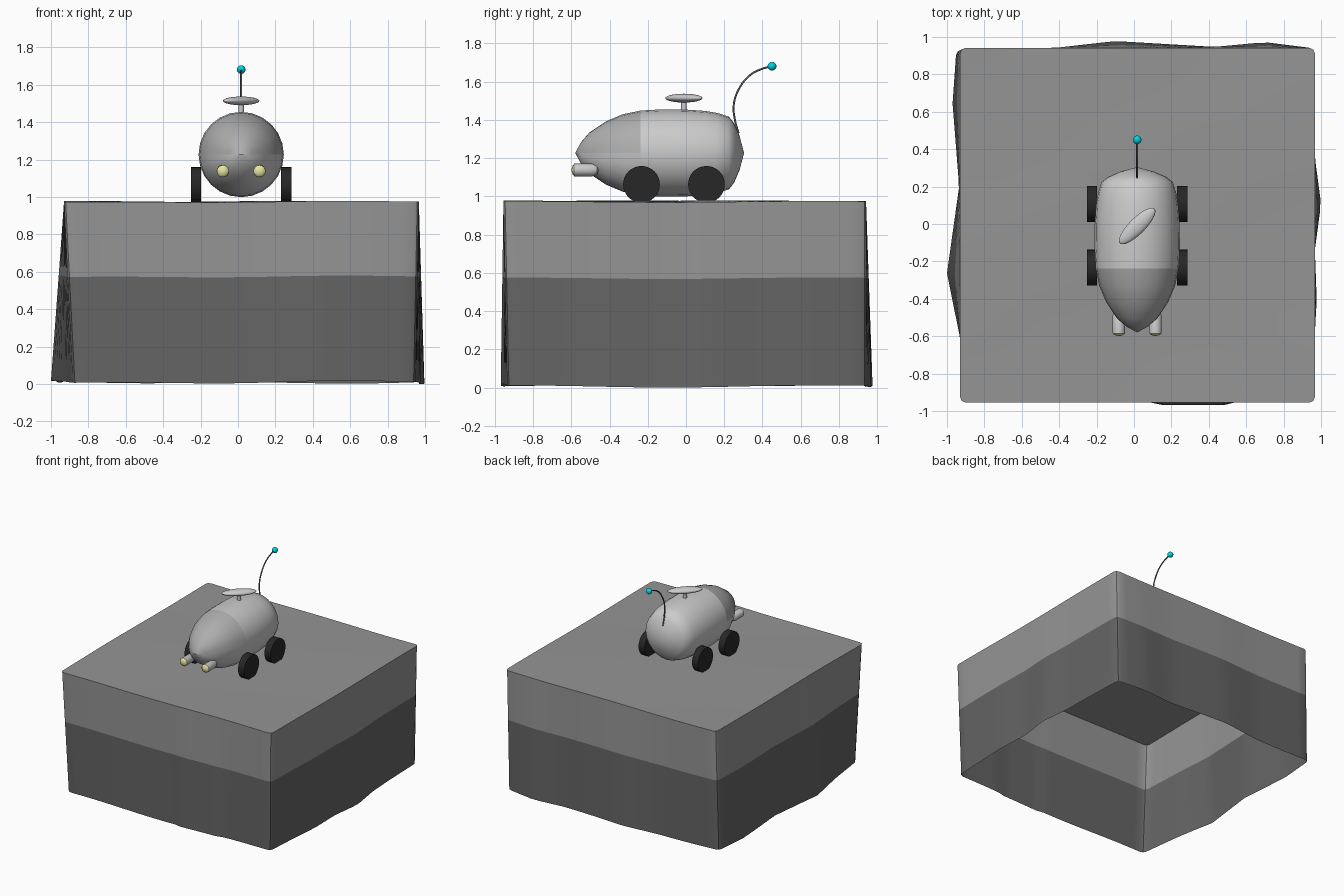
import bpy, bmesh
from math import sin, cos, pi, radians
from mathutils import Vector

if "Cube" in bpy.data.objects:
    bpy.data.objects.remove(bpy.data.objects["Cube"])

CX, CZ = 0.017, 1.227          # long axis of the rover body


def material(name, rgb):
    m = bpy.data.materials.new(name)
    m.diffuse_color = (*rgb, 1)
    m.use_nodes = True
    m.node_tree.nodes["Principled BSDF"].inputs["Base Color"].default_value = m.diffuse_color
    return m


SOIL = material("soil", (0.3, 0.3, 0.3))
ROCK = material("rock", (0.13, 0.13, 0.13))
GLASS = material("canopy_glass", (0.42, 0.42, 0.42))
RUBBER = material("rubber", (0.02, 0.02, 0.02))
LENS = material("lens_yellow", (0.8, 0.78, 0.35))
CYAN = material("tip_cyan", (0.0, 0.65, 0.75))


def finish(obj, mat=None, angle=35):
    if mat:
        obj.data.materials.append(mat)
    bpy.ops.object.select_all(action='DESELECT')
    obj.select_set(True)
    bpy.context.view_layer.objects.active = obj
    bpy.ops.object.shade_smooth_by_angle(angle=radians(angle))
    return obj


def loft(name, rings, mat=None, closed=True, angle=35):
    """Skin a list of rings of equal point count."""
    bm = bmesh.new()
    vs = [[bm.verts.new(p) for p in r] for r in rings]
    n = len(rings[0])
    for a, b in zip(vs, vs[1:]):
        for i in range(n if closed else n - 1):
            j = (i + 1) % n
            bm.faces.new((a[i], a[j], b[j], b[i]))
    bmesh.ops.remove_doubles(bm, verts=bm.verts, dist=1e-5)
    bmesh.ops.dissolve_degenerate(bm, edges=bm.edges, dist=1e-6)
    bmesh.ops.recalc_face_normals(bm, faces=bm.faces)
    me = bpy.data.meshes.new(name)
    bm.to_mesh(me)
    bm.free()
    obj = bpy.data.objects.new(name, me)
    bpy.context.collection.objects.link(obj)
    return finish(obj, mat, angle)


def lathe_y(name, profile, x, z, mat=None, a0=0.0, a1=2 * pi, seg=24):
    """Revolve (y, radius) points about an axis along y, over an arc."""
    full = a1 - a0 > 6.28
    angs = [a0 + (a1 - a0) * i / seg for i in range(seg if full else seg + 1)]
    rings = [[(x + r * cos(a), y, z + r * sin(a)) for a in angs] for y, r in profile]
    return loft(name, rings, mat, full)


# --- Ground block: open-bottomed sheet with an uneven lower rim ---
XL, XR, YF, YB = -0.93, 0.967, -0.955, 0.942
LEFT = [(-.95, -.05), (-.62, 0), (-.27, .07), (.2, .005), (.65, .04), (.94, .02)]
RIGHT = [(-.95, -.02), (-.42, .01), (-.15, 0), (.1, .033), (.35, 0), (.94, -.02)]
BACK = [(-.93, -.01), (-.4, 0), (-.08, .036), (.45, .005), (.72, .03), (.96, 0)]
FRONT = [(-.93, -.015), (.1, 0), (.15, .014), (.48, .014), (.53, 0), (.96, -.02)]


def lookup(table, t):
    for (t0, d0), (t1, d1) in zip(table, table[1:]):
        if t <= t1:
            k = max(0, (t - t0) / (t1 - t0))
            return d0 + (d1 - d0) * k
    return table[-1][1]


def perimeter(steps=28, r=0.03):
    """Rounded rectangle, counter-clockwise from front left."""
    corners = [(XL, YF), (XR, YF), (XR, YB), (XL, YB)]
    pts = []
    for i in range(4):
        a, b = Vector(corners[i]), Vector(corners[(i + 1) % 4])
        d = (b - a).normalized()
        s, e = a + d * r, b - d * r
        pts += [s.lerp(e, k / steps) for k in range(steps + 1)]
        side = Vector((-d.y, d.x))
        pts.append(b + (side - d) * r * 0.293)
    return pts


def bump(x, y, amp):
    return amp * (sin(5.1 * x + 1.3 * y) * 0.5 + sin(4.3 * y - 2.2 * x + 1) * 0.5)


def ground_ring(drop, z, amp):
    """Perimeter ring; drop 0 is the top rim, 1 the bottom rim."""
    ring = []
    for p in perimeter():
        u, v = (p.x - XL) / (XR - XL), (p.y - YF) / (YB - YF)
        dx = lookup(RIGHT, p.y) * u - lookup(LEFT, p.y) * (1 - u)
        dy = lookup(BACK, p.x) * v - lookup(FRONT, p.x) * (1 - v)
        ring.append((p.x + dx * drop, p.y + dy * drop, z + bump(p.x, p.y, amp)))
    return ring


def top_ring(s):
    return [(p.x * s, p.y * s, 0.974 + bump(p.x * s, p.y * s, 0.005)) for p in perimeter()]


edge = ground_ring(0.41, 0.574, 0.006)
loft("ground_upper_layer",
     [top_ring(s) for s in (0, 0.2, 0.4, 0.6, 0.8, 1)] + [edge], SOIL)
loft("ground_lower_layer", [edge, ground_ring(1, 0.009, 0.009)], ROCK)

# --- Rover body: rear hull, lower nose and canopy from one profile ---
nose = [(-.58, 0), (-.548, .058), (-.505, .108), (-.42, .165), (-.33, .203), (-.237, .222)]
hull = [(-.237, .222), (-.13, .228), (0, .227), (.1, .22), (.165, .209), (.225, .19),
        (.252, .155), (.28, .09), (.304, 0)]
lathe_y("body_hull", hull, CX, CZ)
lathe_y("lower_nose", nose, CX, CZ, None, pi, 2 * pi, 12)
lathe_y("canopy", nose, CX, CZ, GLASS, 0, pi, 12)

# --- Headlights ---
for side, x in (("left", CX - 0.098), ("right", CX + 0.098)):
    lathe_y(side + "_headlight", [(-.586, .033), (-.49, .033), (-.465, .022), (-.455, 0)],
            x, 1.138)
    lathe_y(side + "_headlight_lens", [(-.599, 0), (-.596, .016), (-.590, .027), (-.584, .032)],
            x, 1.138, LENS)

# --- Wheels ---
for end, y in (("front", -0.233), ("rear", 0.107)):
    for side, s in (("left", -1), ("right", 1)):
        bpy.ops.mesh.primitive_cylinder_add(vertices=32, radius=0.096, depth=0.055,
                                            location=(CX + s * 0.241, y, 1.063),
                                            rotation=(0, pi / 2, 0))
        wheel = bpy.context.object
        wheel.name = f"{end}_{side}_wheel"
        finish(wheel, RUBBER)

# --- Roof dish on its post ---
bpy.ops.mesh.primitive_cylinder_add(vertices=16, radius=0.014, depth=0.09,
                                    location=(CX, -0.011, 1.475))
bpy.context.object.name = "dish_post"
finish(bpy.context.object)
bpy.ops.mesh.primitive_uv_sphere_add(segments=32, ring_count=16, radius=1,
                                     location=(CX, -0.011, 1.514), rotation=(0, 0, pi / 4))
dish = bpy.context.object
dish.name = "dish"
dish.scale = (0.131, 0.043, 0.023)
finish(dish, None, 60)

# --- Curved antenna with a coloured tip ---
path = [(.275, 1.33), (.255, 1.405), (.25, 1.48), (.277, 1.562), (.335, 1.634),
        (.40, 1.668), (.45, 1.681)]
cu = bpy.data.curves.new("antenna", 'CURVE')
cu.dimensions = '3D'
cu.bevel_depth = 0.005
cu.bevel_resolution = 2
cu.use_fill_caps = True
sp = cu.splines.new('BEZIER')
sp.bezier_points.add(len(path) - 1)
for bp, (y, z) in zip(sp.bezier_points, path):
    bp.co = (CX, y, z)
    bp.handle_left_type = bp.handle_right_type = 'AUTO'
bpy.context.collection.objects.link(bpy.data.objects.new("antenna", cu))
cu.materials.append(ROCK)
bpy.ops.mesh.primitive_uv_sphere_add(segments=24, ring_count=12, radius=0.023,
                                     location=(CX, 0.45, 1.681))
bpy.context.object.name = "antenna_tip"
finish(bpy.context.object, CYAN)
